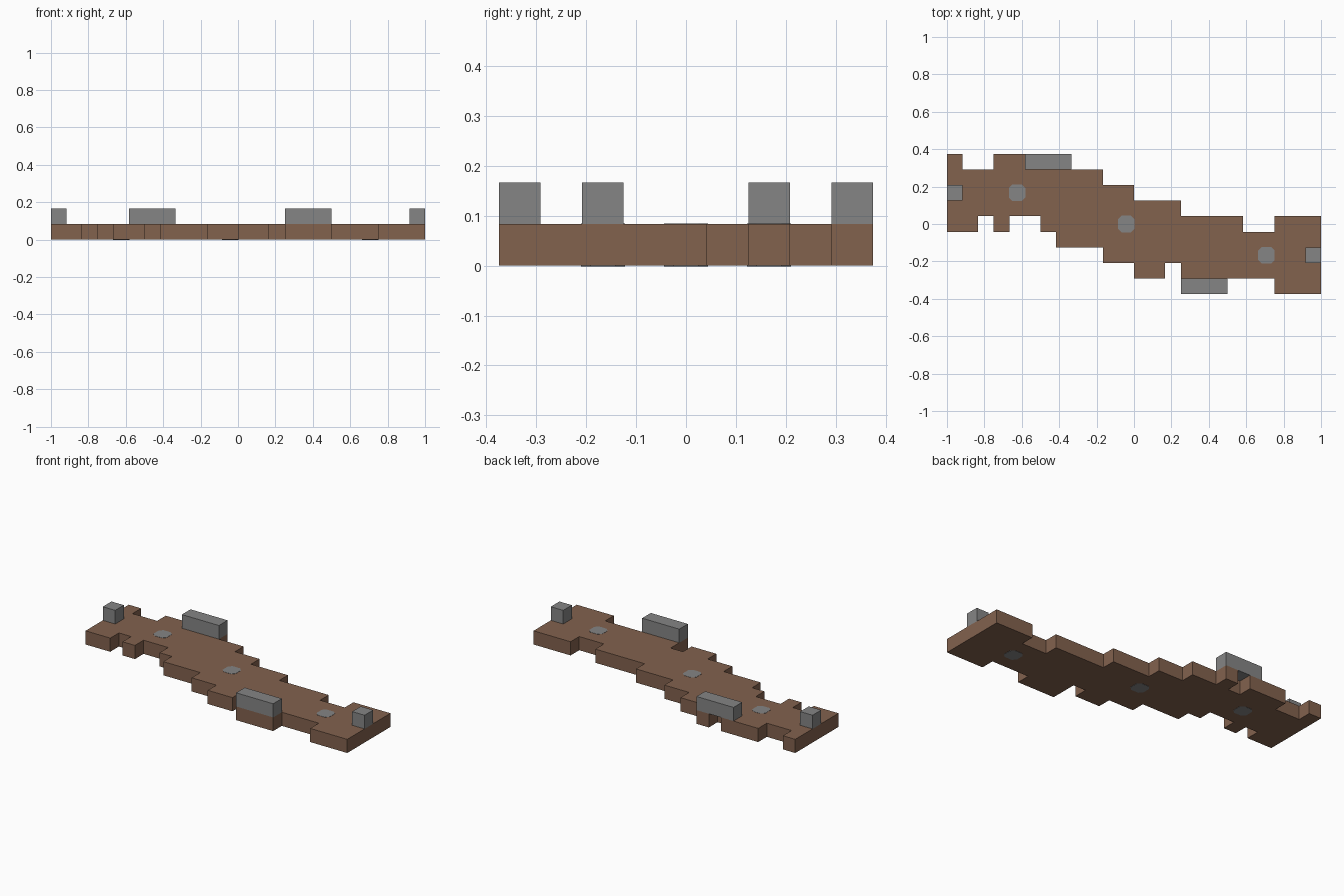
import bpy
import bmesh

U = 1 / 12  # one grid cell

cube = bpy.data.objects.get("Cube")
if cube:
    bpy.data.objects.remove(cube, do_unlink=True)


def material(name, rgb):
    mat = bpy.data.materials.new(name)
    mat.use_nodes = True
    mat.diffuse_color = (*rgb, 1)
    mat.node_tree.nodes["Principled BSDF"].inputs["Base Color"].default_value = (*rgb, 1)
    return mat


brown = material("wood brown", (0.225, 0.122, 0.076))
grey = material("stone grey", (0.235, 0.235, 0.235))


def prism(name, outline, z0, z1, mat):
    """Extrude an outline given in grid cells from z0 to z1."""
    bm = bmesh.new()
    base = bm.faces.new([bm.verts.new((x * U, y * U, z0 * U)) for x, y in outline])
    top = bmesh.ops.extrude_face_region(bm, geom=[base])["geom"]
    bmesh.ops.translate(bm, vec=(0, 0, (z1 - z0) * U),
                        verts=[g for g in top if isinstance(g, bmesh.types.BMVert)])
    bmesh.ops.recalc_face_normals(bm, faces=bm.faces)
    mesh = bpy.data.meshes.new(name)
    bm.to_mesh(mesh)
    bm.free()
    mesh.materials.append(mat)
    obj = bpy.data.objects.new(name, mesh)
    bpy.context.collection.objects.link(obj)
    return obj


def stairs(steps):
    """Turn (end x, y) steps into the corners of a stepped edge."""
    x, points = -12, []
    for end, y in steps:
        points += [(x, y), (end, y)]
        x = end
    return points


def block(name, x0, x1, y0, y1):
    return prism(name, [(x0, y0), (x1, y0), (x1, y1), (x0, y1)], 1, 2, grey)


# Stepped walkway slab
back_edge = stairs([(-11, 4.5), (-9, 3.5), (-6, 4.5), (-5, 3.5), (-4, 4.5), (-2, 3.5),
                    (0, 2.5), (3, 1.5), (7, 0.5), (9, -0.5), (12, 0.5)])
front_edge = stairs([(-10, -0.5), (-9, 0.5), (-8, -0.5), (-6, 0.5), (-5, -0.5), (-2, -1.5),
                     (0, -2.5), (2, -3.5), (3, -2.5), (6, -4.5), (9, -3.5), (12, -4.5)])
prism("walkway_slab", front_edge + back_edge[::-1], 0, 1, brown)

# Low walls on the long edges and posts at the ends
block("back_wall", -7, -4, 3.5, 4.5)
block("front_wall", 3, 6, -4.5, -3.5)
block("right_post", -12, -11, 1.5, 2.5)
block("left_post", 11, 12, -2.5, -1.5)

# Pegs through the slab, nearly flush on both faces
h, c = 0.53, 0.3  # half width and inner corner
for label, px, py in (("right", -7.5, 2), ("middle", -0.5, 0), ("left", 8.5, -2)):
    ring = [(-c, -h), (c, -h), (h, -c), (h, c), (c, h), (-c, h), (-h, c), (-h, -c)]
    prism(label + "_peg", [(px + x, py + y) for x, y in ring], -0.015, 1.015, grey)
